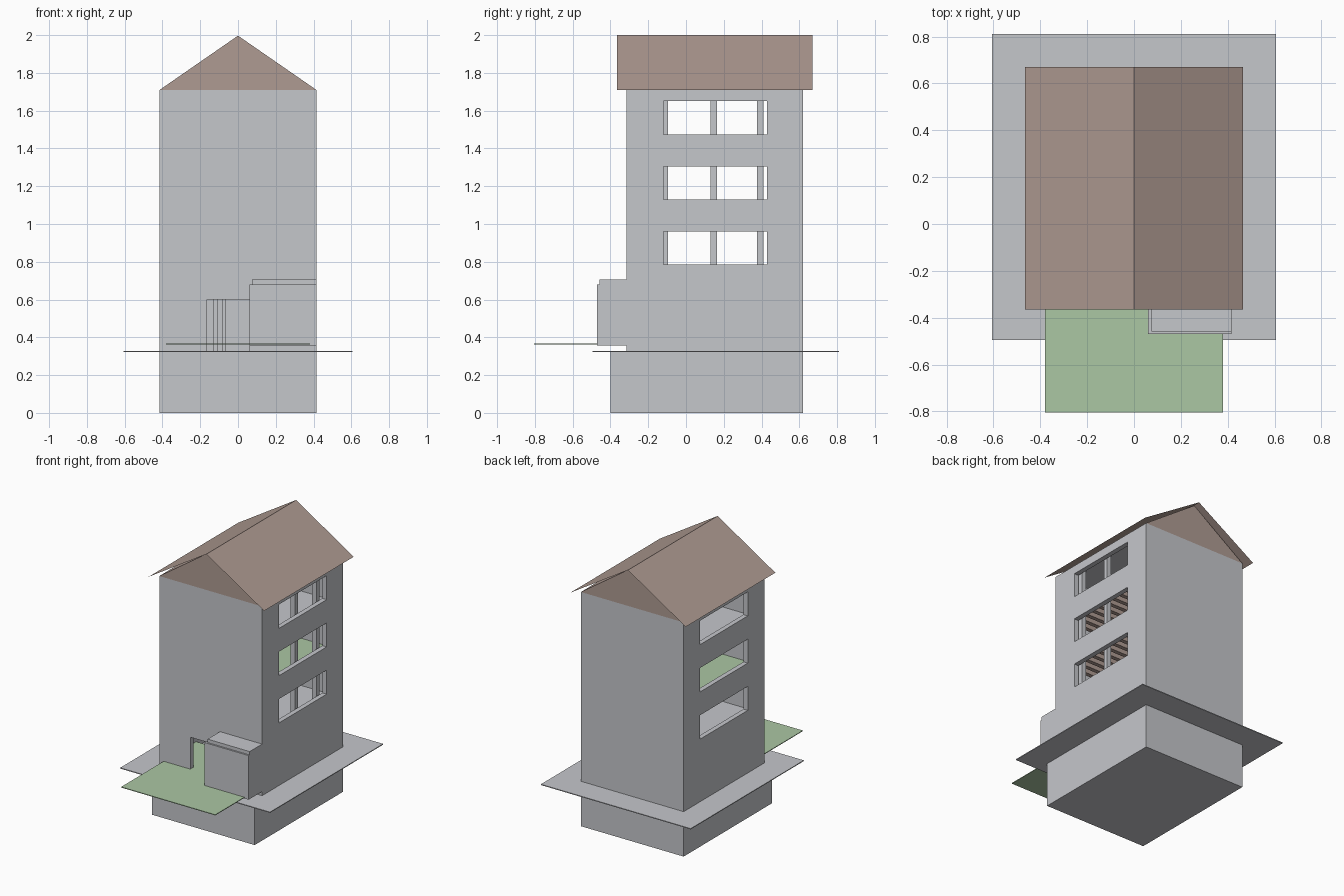
import bpy, bmesh

cube = bpy.data.objects.get("Cube")
if cube:
    bpy.data.objects.remove(cube, do_unlink=True)


def material(name, rgb):
    m = bpy.data.materials.new(name)
    m.use_nodes = True
    m.diffuse_color = (*rgb, 1)
    m.node_tree.nodes["Principled BSDF"].inputs["Base Color"].default_value = (*rgb, 1)
    return m


grey = material("light grey plaster", (0.56, 0.57, 0.60))
brown = material("dusty brown wood", (0.43, 0.33, 0.29))
green = material("soft green", (0.41, 0.57, 0.37))


def mesh_object(name, verts, faces, mat):
    me = bpy.data.meshes.new(name)
    me.from_pydata(verts, [], faces)
    me.materials.append(mat)
    bm = bmesh.new()
    bm.from_mesh(me)
    bmesh.ops.recalc_face_normals(bm, faces=bm.faces)
    bm.to_mesh(me)
    bm.free()
    ob = bpy.data.objects.new(name, me)
    bpy.context.collection.objects.link(ob)
    return ob


def box(name, xs, ys, zs, mat):
    verts = [(x, y, z) for x in xs for y in ys for z in zs]
    faces = [(0, 1, 3, 2), (4, 6, 7, 5), (0, 4, 5, 1), (2, 3, 7, 6), (0, 2, 6, 4), (1, 5, 7, 3)]
    return mesh_object(name, verts, faces, mat)


def cut(target, xs, ys, zs):
    cutter = box("cutter", xs, ys, zs, grey)
    cutter.hide_render = True
    mod = target.modifiers.new("cut", "BOOLEAN")
    mod.operation = "DIFFERENCE"
    mod.solver = "EXACT"
    mod.object = cutter
    bpy.context.view_layer.objects.active = target
    bpy.ops.object.modifier_apply(modifier=mod.name)
    bpy.data.objects.remove(cutter, do_unlink=True)


HALF, INNER = 0.415, 0.38
FRONT, BACK = -0.315, 0.62
WALL = HALF - INNER
EAVE, RIDGE = 1.71, 2.0
STOREY = 0.345
inside_x = (-INNER, INNER)
inside_y = (FRONT + WALL, BACK - WALL)

# Basement and ground sheet
box("basement", (-HALF, HALF), (-0.40, BACK), (0, 0.322), grey)
box("ground_slab", (-0.605, 0.605), (-0.495, 0.81), (0.322, 0.328), grey)

# Hollow tower with window openings on both sides and a doorway in front
walls = box("walls", (-HALF, HALF), (FRONT, BACK), (0.328, EAVE), grey)
cut(walls, inside_x, inside_y, (0.2, 1.9))
for i in range(3):
    sill = 0.785 + i * STOREY
    cut(walls, (-1, 1), (-0.12, 0.43), (sill, sill + 0.175))
cut(walls, (-0.165, 0.06), (-0.5, -0.2), (0.2, 0.6))

# Storey floors, with joists under the upper two
for i, mat in enumerate((grey, green, grey)):
    top = 0.705 + i * STOREY
    box(f"floor_{i + 1}", inside_x, inside_y, (top - 0.015, top), mat)
    if i:
        for j in range(12):
            y = inside_y[0] + 0.04 + j * 0.07
            box(f"joist_{i}_{j + 1}", inside_x, (y, y + 0.03), (top - 0.05, top - 0.015), brown)
box("attic_ceiling", inside_x, inside_y, (EAVE - 0.012, EAVE - 0.002), grey)

# Square interior posts on each storey
for i in range(4):
    base = 0.36 + i * STOREY
    for j, y in enumerate((-0.13, 0.13, 0.375)):
        box(f"post_{i}_{j + 1}", (0.335, 0.37), (y, y + 0.035), (base, base + 0.33), grey)
for j, x in enumerate((-0.13, -0.085)):
    box(f"hall_post_{j + 1}", (x, x + 0.022), (0.15, 0.18), (0.328, 0.69), grey)

# Front lawn sheet and entrance annex
box("lawn", inside_x, (-0.805, 0.06), (0.362, 0.367), green)
box("annex_core", (0.075, HALF), (-0.458, FRONT), (0.36, 0.705), grey)
box("annex_cladding", (0.06, HALF), (-0.47, FRONT), (0.358, 0.68), grey)

# Gable prism between the thin overhanging roof sheets
gable = [(x, y, z) for y in (FRONT, BACK)
         for x, z in ((-HALF, EAVE), (HALF, EAVE), (0, RIDGE - 0.003))]
mesh_object("gable", gable,
            [(0, 1, 2), (3, 5, 4), (0, 3, 4, 1), (1, 4, 5, 2), (2, 5, 3, 0)], brown)
roof = [(x, y, z) for y in (-0.365, 0.67)
        for x, z in ((-0.466, EAVE), (0, RIDGE), (0.466, EAVE))]
mesh_object("roof_sheets", roof, [(0, 1, 4, 3), (1, 2, 5, 4)], brown)
